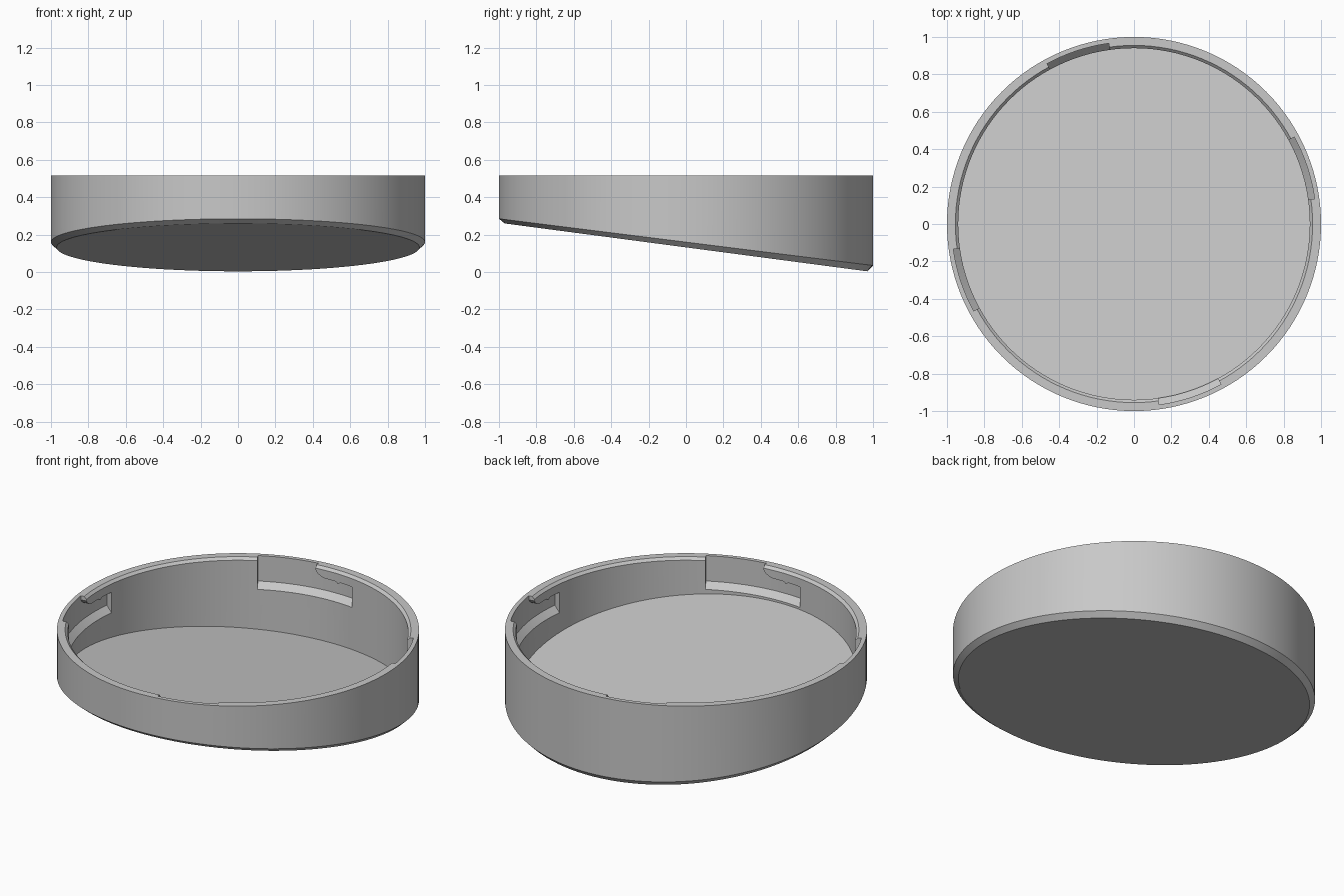
import bpy, bmesh
from math import cos, sin, radians, tau

cube = bpy.data.objects.get("Cube")
if cube:
    bpy.data.objects.remove(cube)

SEGMENTS = 128
TOP = 0.515

grey = bpy.data.materials.new("light_grey")
grey.use_nodes = True
colour = (0.58, 0.58, 0.58, 1)
grey.diffuse_color = colour
grey.node_tree.nodes["Principled BSDF"].inputs["Base Color"].default_value = colour


def make_object(name, bm):
    bmesh.ops.recalc_face_normals(bm, faces=bm.faces)
    mesh = bpy.data.meshes.new(name)
    bm.to_mesh(mesh)
    bm.free()
    mesh.materials.append(grey)
    obj = bpy.data.objects.new(name, mesh)
    bpy.context.collection.objects.link(obj)
    return obj


def bridge(bm, a, b):
    for i in range(len(a)):
        j = (i + 1) % len(a)
        bm.faces.new((a[i], a[j], b[j], b[i]))


# Round cap: each ring is (radius, height at centre, slope along y)
rings = [(0.97, 0.132, -0.132), (1.0, 0.16, -0.125), (1.0, TOP, 0),
         (0.955, TOP, 0), (0.94, TOP - 0.015, 0), (0.94, 0.19, -0.13)]
bm = bmesh.new()
loops = []
for r, z, slope in rings:
    loop = []
    for i in range(SEGMENTS):
        a = tau * i / SEGMENTS
        loop.append(bm.verts.new((r * cos(a), r * sin(a), z + slope * r * sin(a))))
    loops.append(loop)
for a, b in zip(loops, loops[1:]):
    bridge(bm, a, b)
bm.faces.new(loops[0])
bm.faces.new(loops[-1])
cap = make_object("wedge_cap", bm)

# Bayonet slot: (angle, ceiling height), an open entry then a covered channel
entry = [(118.5 - 20.5 * i / 8, 0.6) for i in range(9)]
channel = [(97.9, 0.49), (97, 0.47), (95.5, 0.455), (94, 0.45), (92, 0.45),
           (90, 0.45), (89, 0.438), (88, 0.45), (85.5, 0.45), (83, 0.45)]
bm = bmesh.new()
for turn in range(4):
    sections = []
    for degrees, ceiling in entry + channel:
        a = radians(degrees + 90 * turn)
        outline = [(0.90, 0.325), (0.94, 0.325), (0.975, 0.36),
                   (0.975, ceiling), (0.90, ceiling)]
        sections.append([bm.verts.new((r * cos(a), r * sin(a), z)) for r, z in outline])
    for a, b in zip(sections, sections[1:]):
        bridge(bm, a, b)
    bm.faces.new(sections[0])
    bm.faces.new(sections[-1])
cutter = make_object("slot_cutter", bm)
cutter.hide_render = True

# Cut the slots and tidy up
cut = cap.modifiers.new("slots", "BOOLEAN")
cut.operation = "DIFFERENCE"
cut.solver = "EXACT"
cut.object = cutter
bpy.ops.object.select_all(action="DESELECT")
cap.select_set(True)
bpy.context.view_layer.objects.active = cap
bpy.ops.object.modifier_apply(modifier=cut.name)
bpy.data.objects.remove(cutter)
bpy.ops.object.shade_smooth_by_angle(angle=radians(25))
